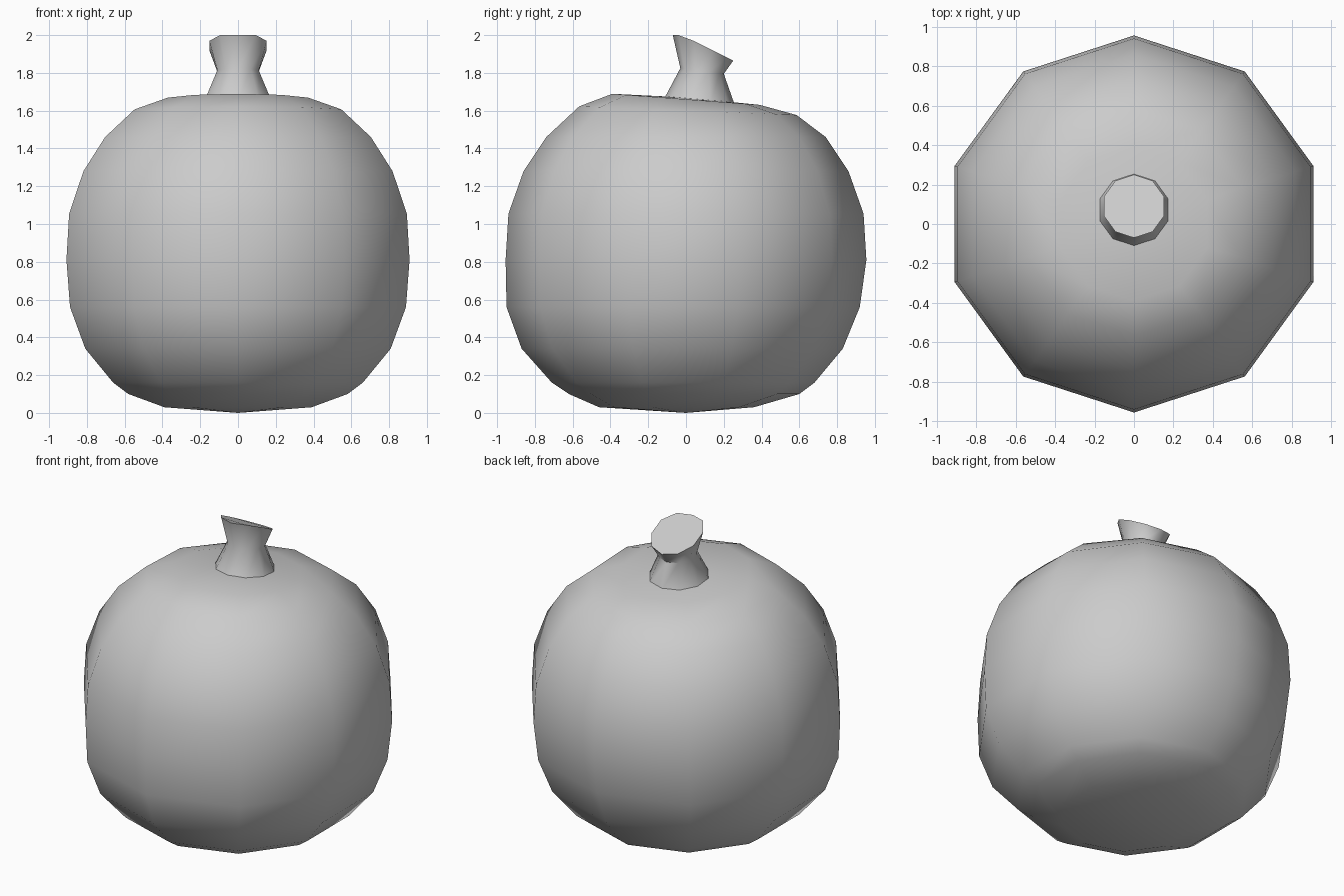
import bpy, bmesh
from math import sin, cos, pi, radians

if "Cube" in bpy.data.objects:
    bpy.data.objects.remove(bpy.data.objects["Cube"])

SIDES = 10


def lathe(name, rings, bottom=None, top=None, z_max=9.0):
    """Stack ten-sided rings given as (radius, y centre, z, tilt along y).
    bottom / top are optional pole points (y, z); otherwise a flat cap is used."""
    bm = bmesh.new()
    loops = []
    for r, yc, z, tilt in rings:
        loop = []
        for i in range(SIDES):
            a = 2 * pi * i / SIDES - pi / 2
            dy = r * sin(a)
            loop.append(bm.verts.new((r * cos(a), yc + dy, min(z_max, z + tilt * dy))))
        loops.append(loop)
    for lo, hi in zip(loops, loops[1:]):
        for i in range(SIDES):
            j = (i + 1) % SIDES
            bm.faces.new((lo[i], lo[j], hi[j], hi[i]))
    for loop, pole in ((loops[0], bottom), (loops[-1], top)):
        if pole is None:
            bm.faces.new(loop)
        else:
            p = bm.verts.new((0, pole[0], pole[1]))
            for i in range(SIDES):
                bm.faces.new((loop[i], loop[(i + 1) % SIDES], p))
    bmesh.ops.recalc_face_normals(bm, faces=bm.faces)
    mesh = bpy.data.meshes.new(name)
    bm.to_mesh(mesh)
    bm.free()
    obj = bpy.data.objects.new(name, mesh)
    bpy.context.collection.objects.link(obj)
    bpy.ops.object.select_all(action='DESELECT')
    obj.select_set(True)
    bpy.context.view_layer.objects.active = obj
    bpy.ops.object.shade_smooth_by_angle(angle=radians(50))
    return obj


# Rounded body, its crown sloping slightly to the back
lathe("body", [
    (0.41, -0.05, 0.03, 0.0),
    (0.61, -0.01, 0.10, 0.0),
    (0.695, -0.015, 0.16, 0.0),
    (0.85, -0.02, 0.34, 0.0),
    (0.935, -0.015, 0.56, 0.0),
    (0.955, 0.0, 0.81, 0.0),
    (0.94, 0.0, 1.055, 0.0),
    (0.86, 0.0, 1.28, 0.0),
    (0.74, 0.0, 1.46, 0.0),
    (0.575, 0.01, 1.60, -0.04),
    (0.39, 0.0, 1.66, -0.075),
], bottom=(0.0, 0.0), top=(0.0, 1.67))

# Flared stem with a slanted cut
lathe("stem", [
    (0.19, 0.07, 1.64, -0.08),
    (0.115, 0.085, 1.81, -0.13),
    (0.16, 0.09, 1.945, -0.50),
], z_max=2.0)
